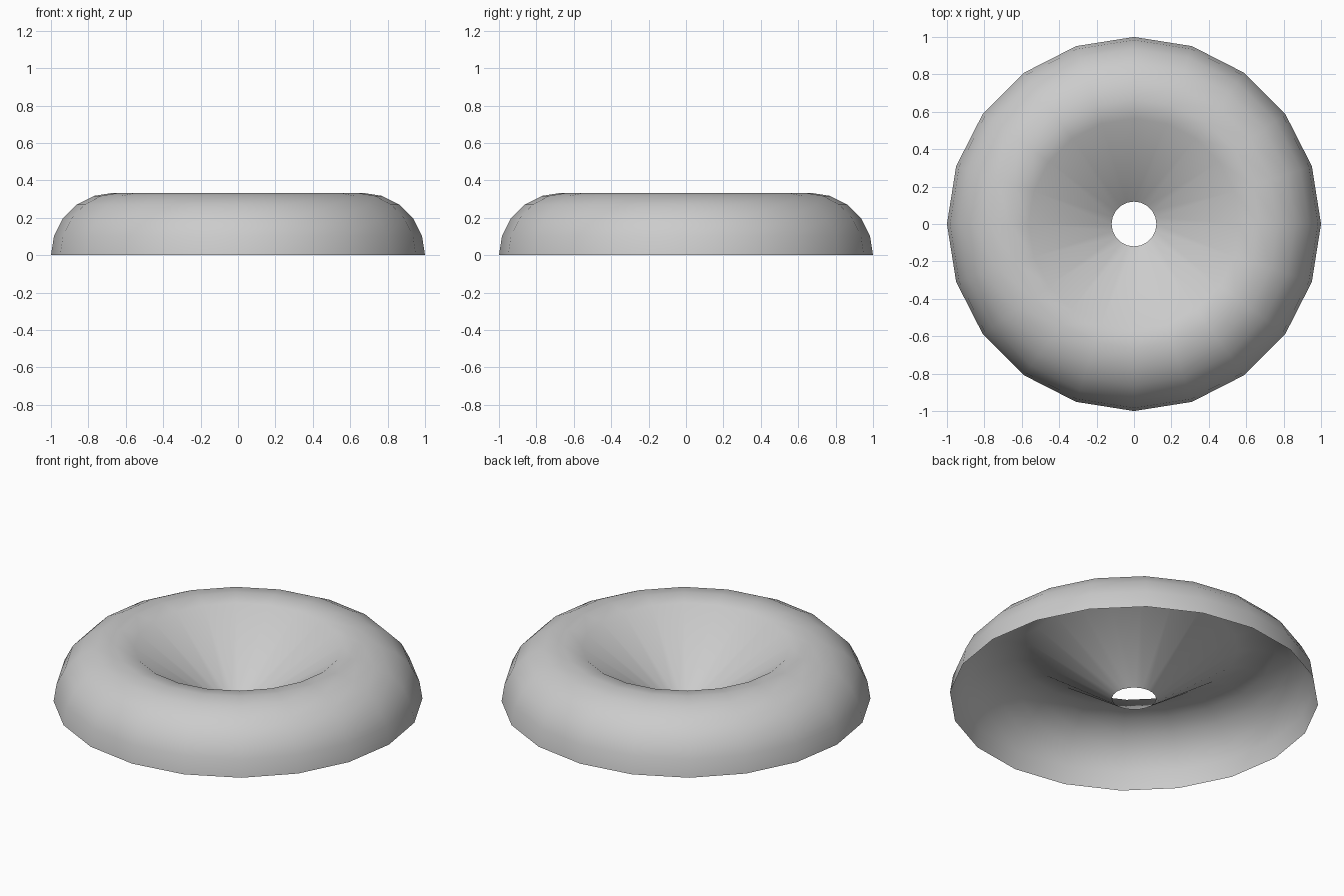
import bpy, bmesh
from math import cos, sin, pi

if "Cube" in bpy.data.objects:
    bpy.data.objects.remove(bpy.data.objects["Cube"])

SIDES = 20
TUBE = 1 / 3
CENTRE = 2 / 3

# Profile (radius, height): rounded outer wall and crest, then a straight funnel
profile = [(CENTRE + TUBE * cos(i * pi / 10), TUBE * sin(i * pi / 10)) for i in range(7)]
profile.append((0.12, 0.0))

# Revolve the profile into an open shell with a central hole
bm = bmesh.new()
rings = []
for r, z in profile:
    rings.append([bm.verts.new((r * cos(2 * pi * k / SIDES), r * sin(2 * pi * k / SIDES), z))
                  for k in range(SIDES)])
for low, high in zip(rings, rings[1:]):
    for k in range(SIDES):
        n = (k + 1) % SIDES
        face = bm.faces.new((low[k], low[n], high[n], high[k]))
        face.smooth = True

mesh = bpy.data.meshes.new("ring_shell")
bm.to_mesh(mesh)
bm.free()
shell = bpy.data.objects.new("ring_shell", mesh)
bpy.context.collection.objects.link(shell)
